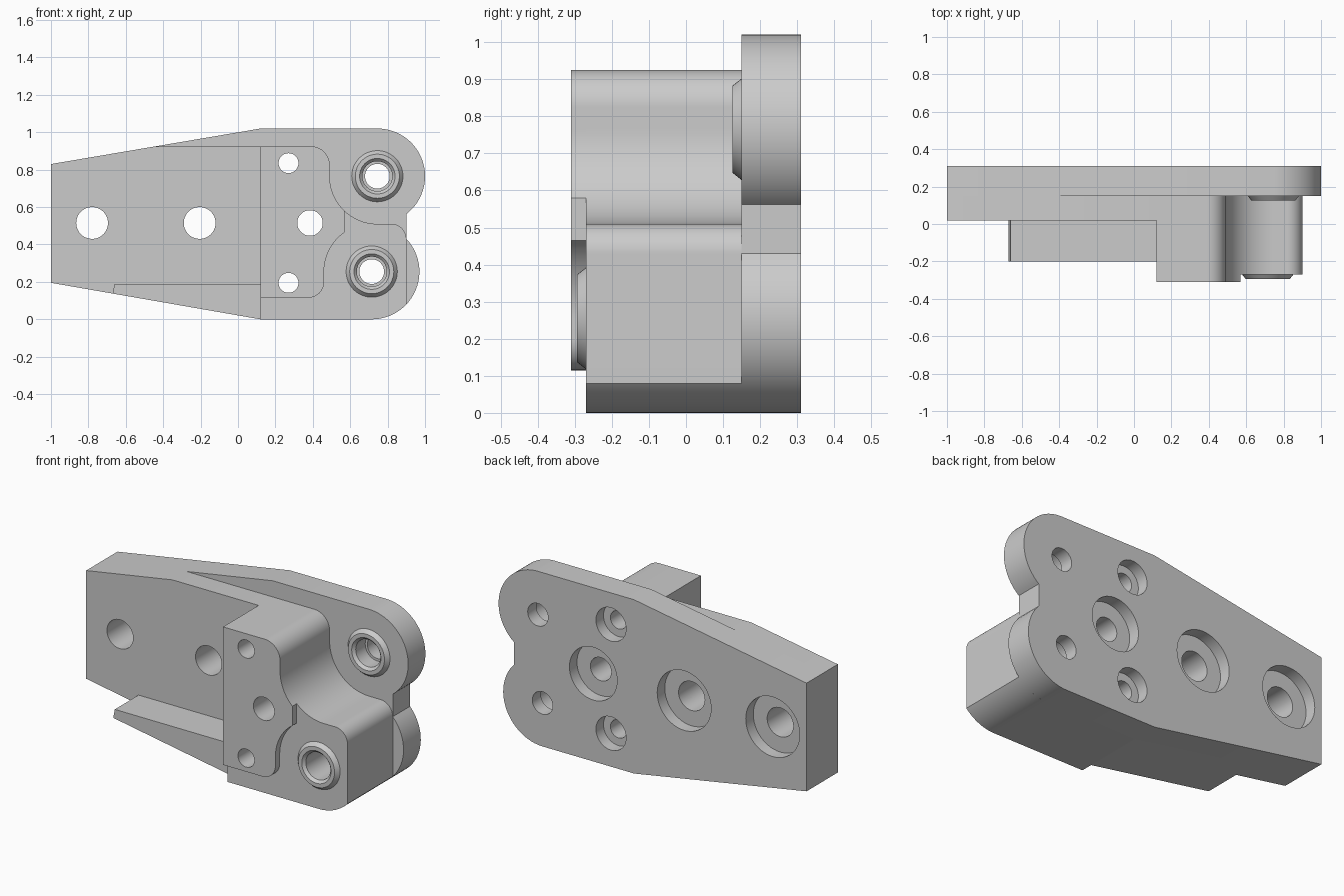
import bpy, bmesh
from math import sin, cos, acos, radians, degrees, tau

if "Cube" in bpy.data.objects:
    bpy.data.objects.remove(bpy.data.objects["Cube"])

metal = bpy.data.materials.new("plain_grey_metal")
metal.use_nodes = True
metal.diffuse_color = (0.6, 0.6, 0.6, 1)
metal.node_tree.nodes["Principled BSDF"].inputs["Base Color"].default_value = (0.6, 0.6, 0.6, 1)


def finish(bm, name):
    bmesh.ops.recalc_face_normals(bm, faces=bm.faces)
    mesh = bpy.data.meshes.new(name)
    bm.to_mesh(mesh)
    bm.free()
    obj = bpy.data.objects.new(name, mesh)
    mesh.materials.append(metal)
    bpy.context.collection.objects.link(obj)
    return obj


def arc(centre, r, start, end, n=24):
    angles = [radians(start + (end - start) * i / n) for i in range(n + 1)]
    return [(centre[0] + r * cos(a), centre[1] + r * sin(a)) for a in angles]


def slab(name, outline, front, back):
    """Extrude an x-z outline along y."""
    bm = bmesh.new()
    face = bm.faces.new([bm.verts.new((x, front, z)) for x, z in outline])
    new = bmesh.ops.extrude_face_region(bm, geom=[face])["geom"]
    moved = [v for v in new if isinstance(v, bmesh.types.BMVert)]
    bmesh.ops.translate(bm, verts=moved, vec=(0, back - front, 0))
    return finish(bm, name)


def lathe(bm, centre, profile, ring=False, n=48):
    """Turn a (radius, y) profile about a y axis, as a ring or a capped solid."""
    loops = [[bm.verts.new((centre[0] + r * cos(tau * i / n), y, centre[1] + r * sin(tau * i / n)))
              for i in range(n)] for r, y in profile]
    pairs = list(zip(loops, loops[1:]))
    if ring:
        pairs.append((loops[-1], loops[0]))
    else:
        bm.faces.new(loops[0])
        bm.faces.new(loops[-1])
    for a, b in pairs:
        for i in range(n):
            j = (i + 1) % n
            bm.faces.new((a[i], a[j], b[j], b[i]))


# Shared layout: lobe centres, lobe radius and the angles where arcs meet
low, high, R = (0.715, 0.255), (0.745, 0.765), 0.255
EDGE, STEP, PAD = 0.9, 0.12, 0.57
low_edge = degrees(acos((EDGE - low[0]) / R))
high_edge = degrees(acos((EDGE - high[0]) / R))
low_pad = degrees(acos((PAD - low[0]) / R))
high_pad = degrees(acos((PAD - high[0]) / R))
shoulder = arc((0.39, 0.825), 0.1, 0, 90) + [(STEP, 0.925)]

# Back plate with two round lobes
plate = slab("back_plate", [(-1, 0.195), (STEP, 0)] + arc(low, R, -90, low_edge)
             + arc(high, R, -high_edge, 90, 40) + [(STEP, 1.02), (-1, 0.83)], 0.15, 0.31)

# Thickened arm on the left of the plate
arm = slab("arm", [(-1, 0.195), (STEP, 0), (STEP, 0.925), (-0.44, 0.925), (-1, 0.83)], 0.02, 0.15)

# Tapered rib below the arm
rib = slab("lower_rib", [(-0.67, 0.1375), (STEP, 0), (STEP, 0.19), (-0.66, 0.19)], -0.2, 0.02)

# Thick block scooped around the upper lobe
block = slab("main_block", [(STEP, 0)] + arc(low, R, -90, -low_edge)
             + arc((0.82, 0.43), 0.08, 0, 90) + arc(high, R, -90, -180) + shoulder, -0.27, 0.15)

# Raised pad on the block, scooped around both lobes
pad = slab("front_pad", [(STEP, 0.115)] + arc((0.375, 0.2), 0.085, -90, 0)
           + arc(low, R, 180, low_pad) + arc(high, R, -high_pad, -180) + shoulder, -0.31, -0.27)

# Drill tool: counterbored bolt holes and stepped bushing bores
bm = bmesh.new()
bolts = [(-0.78, 0.515, 0.085, 0.175), (-0.205, 0.515, 0.085, 0.175), (0.385, 0.515, 0.068, 0.155),
         (0.27, 0.835, 0.053, 0.098), (0.27, 0.195, 0.053, 0.098)]
for x, z, hole, bore in bolts:
    lathe(bm, (x, z), [(hole, -0.4), (hole, 0.24), (bore, 0.24), (bore, 0.4)])
for centre in (low, high):
    lathe(bm, centre, [(0.08, -0.4), (0.08, 0.23), (0.066, 0.23), (0.066, 0.4)])
tool = finish(bm, "drill_tool")
tool.hide_render = True

parts = [plate, arm, rib, block, pad]
for part in parts:
    if part is rib:
        continue
    mod = part.modifiers.new("holes", "BOOLEAN")
    mod.operation, mod.solver, mod.object = "DIFFERENCE", "EXACT", tool
    bpy.context.view_layer.objects.active = part
    bpy.ops.object.modifier_apply(modifier=mod.name)
bpy.data.objects.remove(tool)

# Chamfered bushing rims around the two pivot bores
for name, centre, y in (("lower_bushing", low, -0.27), ("upper_bushing", high, 0.15)):
    bm = bmesh.new()
    lathe(bm, centre, [(0.08, y), (0.137, y), (0.118, y - 0.024), (0.095, y - 0.024), (0.08, y - 0.008)], True)
    parts.append(finish(bm, name))

# Smooth curved walls, keep edges sharp
bpy.ops.object.select_all(action="DESELECT")
for part in parts:
    part.select_set(True)
bpy.context.view_layer.objects.active = plate
bpy.ops.object.shade_smooth_by_angle(angle=radians(25))
